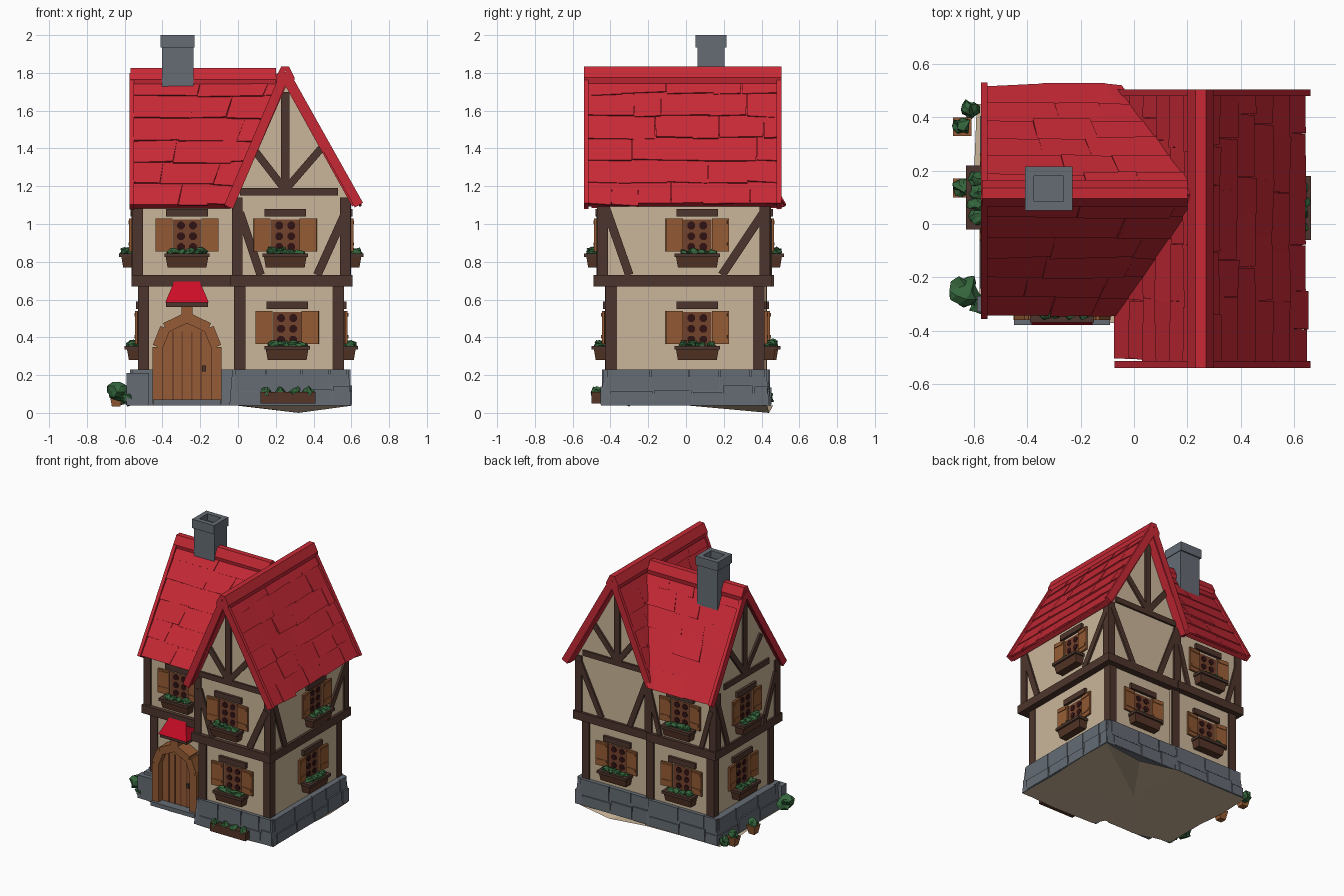
import bpy, bmesh, math, random
from mathutils import Matrix, Vector

if "Cube" in bpy.data.objects:
    bpy.data.objects.remove(bpy.data.objects["Cube"])

random.seed(4)
COL = {
    "roof_red": (0.57, 0.022, 0.036), "plaster_cream": (0.60, 0.47, 0.32),
    "timber_brown": (0.075, 0.036, 0.026), "door_wood": (0.30, 0.105, 0.035),
    "window_frame": (0.17, 0.055, 0.025), "stone_grey": (0.13, 0.15, 0.175),
    "leaf_green": (0.035, 0.13, 0.045), "window_dark": (0.03, 0.006, 0.007),
    "canopy_red": (0.6, 0.004, 0.02), "planter_brown": (0.09, 0.035, 0.02),
}
MAT = {}
for k, c in COL.items():
    MAT[k] = bpy.data.materials.new(k)
    MAT[k].diffuse_color = (*c, 1)
RED, CREAM, TIMBER, WOOD, FRAME, STONE, LEAF, DARK, HOOD, PLANTER = COL
I = Matrix()


def mesh(name, mat, verts, faces, M=I):
    me = bpy.data.meshes.new(name)
    me.from_pydata([M @ Vector(v) for v in verts], [], faces)
    bm = bmesh.new()
    bm.from_mesh(me)
    bmesh.ops.recalc_face_normals(bm, faces=bm.faces)
    bm.to_mesh(me)
    bm.free()
    me.materials.append(MAT[mat])
    ob = bpy.data.objects.new(name, me)
    bpy.context.collection.objects.link(ob)
    return ob


def prism(name, mat, pts, y0, y1, M=I):
    """x,z outline extruded along y"""
    n = len(pts)
    v = [(x, y, z) for y in (y0, y1) for x, z in pts]
    f = [list(range(n)), list(range(n, 2 * n))]
    f += [[i, (i + 1) % n, n + (i + 1) % n, n + i] for i in range(n)]
    return mesh(name, mat, v, f, M)


def box(name, mat, x, y, z, M=I, flare=0):
    """box by ranges; flare widens the bottom"""
    v = []
    for zz, e in ((z[0], flare), (z[1], 0)):
        v += [(x[0]-e, y[0]-e, zz), (x[1]+e, y[0]-e, zz), (x[1]+e, y[1]+e, zz), (x[0]-e, y[1]+e, zz)]
    return mesh(name, mat, v, CUBE, M)


CUBE = [(0, 1, 2, 3), (4, 5, 6, 7), (0, 1, 5, 4), (1, 2, 6, 5), (2, 3, 7, 6), (3, 0, 4, 7)]


def bar(name, mat, a, b, w, y0, y1, M=I):
    """straight board between two x,z points"""
    a, b = Vector(a), Vector(b)
    d = (b - a).normalized()
    s = Vector((-d.y, d.x)) * w / 2
    return prism(name, mat, [a - s, b - s, b + s, a + s], y0, y1, M)


def wall(deg, x, y):
    """frame on a wall: local -y points out of the wall"""
    return Matrix.Translation((x, y, 0)) @ Matrix.Rotation(math.radians(deg), 4, 'Z')


def slope(name, e0, e1, r0, r1, rows):
    """roof slope: slab with rows of uneven tiles"""
    e0, e1, r0, r1 = map(Vector, (e0, e1, r0, r1))
    P = lambda s, t: e0.lerp(e1, s).lerp(r0.lerp(r1, s), t)
    n = (e1 - e0).cross(r0 - e0).normalized()
    if n.z < 0:
        n = -n
    v, f = [], []

    def slab(q, lo, hi, th):
        k = len(v)
        top = [P(*q[0]) + n*lo[0], P(*q[1]) + n*lo[1], P(*q[2]) + n*hi, P(*q[3]) + n*hi]
        v.extend(top + [p - n * th for p in top])
        f.extend([[k + i for i in c] for c in CUBE])
    slab([(0, 0), (1, 0), (1, 1), (0, 1)], (-.005, -.005), -.005, .03)
    J = random.uniform
    for r in range(rows):
        s, L = 0, (e1 - e0).length
        while s < 1:
            w = J(.13, .26) / L
            e = 1 if s + w > .92 else s + w
            t0, t1 = r / rows - J(0, .02), min(1, (r + 1) / rows + .02)
            q = [(s + J(-.006, .006), t0), (e + J(-.006, .006), t0 + J(-.012, .012)), (e, t1), (s, t1)]
            slab(q, (J(.006, .016), J(.006, .016)), .002, .012)
            s = e if e < 1 else 2
    return mesh(name, RED, v, f)


def bush(name, c, r, sz=(1, 1, 1), mat=LEAF):
    bm = bmesh.new()
    bmesh.ops.create_icosphere(bm, subdivisions=2, radius=r)
    for p in bm.verts:
        p.co = Vector(a * b for a, b in zip(p.co * random.uniform(.6, 1.2), sz)) + Vector(c)
    me = bpy.data.meshes.new(name)
    bm.to_mesh(me)
    bm.free()
    me.materials.append(MAT[mat])
    bpy.context.collection.objects.link(bpy.data.objects.new(name, me))


# ground sheet, with one low point at the back
ring = [(-.58, -.31), (-.3, -.38), (-.06, -.37), (-.02, -.45), (.33, -.46), (.6, -.44), (.59, -.1), (.61, .2),
        (.6, .43), (.32, .44), (0, .46), (-.3, .45), (-.59, .45), (-.6, .2), (-.58, 0)]
gv = [(x, y, 0 if i == 9 else .038) for i, (x, y) in enumerate(ring)] + [(0, 0, .04)]
mesh("ground", CREAM, gv, [(i, (i + 1) % 15, 15) for i in range(15)])

# stone footing, plaster storeys and timber belt of each wing
box("right_footing", STONE, (-.03, .585), (-.435, .425), (.04, .23), flare=.015)
box("left_footing", STONE, (-.56, .0), (-.295, .435), (.04, .23), flare=.015)
box("right_lower_wall", CREAM, (.0, .555), (-.42, .405), (.2, .7))
box("left_lower_wall", CREAM, (-.52, .03), (-.26, .42), (.2, .7))
box("right_belt_beam", TIMBER, (-.04, .605), (-.49, .455), (.67, .73))
box("left_belt_beam", TIMBER, (-.565, 0), (-.32, .465), (.67, .73))
prism("right_upper_wall", CREAM, [(-.02, .7), (.585, .7), (.585, 1.15), (.25, 1.77), (-.02, 1.13)], -.46, .435)
LW = wall(-90, 0, 0)
prism("left_upper_wall", CREAM, [(-.44, .7), (.29, .7), (.29, 1.13), (-.11, 1.76), (-.44, 1.13)], -.55, .0, LW)

# loose facing stones on the footing
for deg, x, y, half in ((0, .28, -.437, .3), (90, .588, 0, .42), (180, .28, .428, .28),
                        (180, -.28, .438, .28), (-90, -.563, .075, .35)):
    M, u = wall(deg, x, y), -half
    while u < half - .05:
        w = random.uniform(.14, .26)
        e, z = min(u + w, half), random.uniform(.11, .15)
        box("facing_stone", STONE, (u + .003, e - .003), (-.008, .02), (z + .003, .23), M)
        box("facing_stone", STONE, (u + .02, e + .012), (-.015, .02), (.045, z - .003), M)
        u = e

# corner posts
for x, y in ((.568, -.442), (-.003, -.442), (.568, .418), (-.532, -.272), (-.532, .422), (-.005, .422)):
    box("upper_post", TIMBER, (x-.028, x+.028), (y-.028, y+.028), (.72, 1.14))
for x, y in ((.53, -.395), (.01, -.4), (.53, .385), (-.5, -.24), (-.5, .4), (-.005, .4)):
    box("lower_post", TIMBER, (x-.03, x+.03), (y-.03, y+.03), (.22, .68))

# half-timber braces, per wall
F, B, R, L = wall(0, .25, -.46), wall(180, .25, .435), wall(90, .585, 0), wall(-90, -.55, .11)
BR = wall(180, -.27, .44)
gable = [((-.24, 1.17), (.28, 1.17), .04), ((0, 1.18), (0, 1.7), .045),
         ((0, 1.18), (-.17, 1.4), .04), ((0, 1.18), (.19, 1.4), .04)]
low = [((-.24, 1.06), (-.13, .73), .045), ((.31, 1.04), (.17, .73), .045)]
flip = lambda bs: [((-a[0], a[1]), (-b[0], b[1]), w) for a, b, w in bs]
for M, bs in ((F, gable + low), (B, flip(gable + [((-.24, 1.1), (-.1, .73), .04), ((.31, 1.1), (.13, .73), .04)])),
              (L, gable + [((-.31, 1.06), (-.2, .73), .04), ((.36, 1.06), (.22, .73), .04)]),
              (R, [((-.43, 1.1), (-.3, .73), .045), ((.41, 1.06), (.19, .73), .045)]),
              (BR, [((-.25, 1.02), (-.17, .73), .035), ((.25, 1.02), (.17, .73), .035)])):
    for a, b, w in bs:
        bar("brace", TIMBER, a, b, w, -.014, .01, M)


# windows with shutters, lintel and flower box
def window(deg, x, y, z):
    M = wall(deg, x, y) @ Matrix.Translation((0, 0, z))
    box("window_panel", FRAME, (-.075, .075), (-.004, .01), (-.1, .085), M)
    for i in (-1, 0, 1):
        for sx in (-1, 1):
            oct_ = [(sx*.032 + .022*math.cos(a), i*.057 + .022*math.sin(a) - .005)
                    for a in [math.pi/8 + k*math.pi/4 for k in range(8)]]
            prism("window_pane", DARK, oct_, -.008, -.002, M)
    box("lintel", TIMBER, (-.11, .11), (-.02, .01), (.1, .14), M)
    for sx in (-1, 1):
        S = M @ Matrix.Translation((sx*.078, -.004, 0)) @ Matrix.Rotation(-sx*math.radians(5), 4, 'Z')
        xs = sorted((0, sx*.09))
        box("shutter", WOOD, xs, (-.014, .0), (-.085, .09), S)
        for zz in (-.055, .06):
            box("shutter_batten", WOOD, (xs[0]+.008, xs[1]-.008), (-.018, -.01), (zz, zz+.018), S)
    box("flower_box", PLANTER, (-.115, .115), (-.07, .01), (-.17, -.1), M, flare=-.012)
    box("flower_box_rim", TIMBER, (-.12, .12), (-.08, .01), (-.115, -.095), M)
    for i in range(4):
        bush("box_plant", M @ Vector((-.07 + .048*i, -.038, -.09 + random.uniform(-.008, .008))), .029, (1.2, 1, .8))


for w in ((0, .25, -.46, .94), (0, .26, -.42, .45), (0, -.27, -.29, .94), (90, .585, .06, .94), (90, .555, .06, .45),
          (180, .27, .405, .45), (180, -.27, .42, .45), (180, -.27, .44, .94),
          (-90, -.55, .1, .94), (-90, -.52, .1, .45)):
    window(*w)

# roofs: right wing ridge runs along y, left wing ridge along x into it
slope("right_roof_east", (.635, -.53, 1.11), (.635, .495, 1.11), (.25, -.535, 1.805), (.25, .5, 1.805), 6)
slope("right_roof_west", (-.06, -.5, 1.1), (-.06, .5, 1.1), (.25, -.535, 1.805), (.25, .5, 1.805), 6)
slope("left_roof_front", (-.57, -.335, 1.1), (-.04, -.335, 1.1), (-.56, .11, 1.795), (.26, .11, 1.795), 6)
slope("left_roof_back", (-.57, .51, 1.1), (-.04, .51, 1.1), (-.56, .11, 1.795), (.26, .11, 1.795), 6)
cap = [(-.045, -.065), (0, .0), (.045, -.065), (.05, -.035), (.02, .025), (-.02, .025), (-.05, -.035)]
prism("right_ridge_cap", RED, [(.25 + a, 1.81 + b) for a, b in cap], -.54, .505)
prism("left_ridge_cap", RED, [(-.115 + a, 1.8 + b) for a, b in cap], -.57, .2, LW)
for y in (-.54, .48):
    bar("right_barge_board", RED, (.25, 1.795), (.64, 1.1), .05, y, y + .025)
    bar("right_barge_board", RED, (.25, 1.795), (-.05, 1.09), .05, y, y + .025)
bar("left_barge_board", RED, (-.11, 1.785), (.335, 1.09), .05, -.575, -.55, LW)
bar("left_barge_board", RED, (-.11, 1.785), (-.51, 1.09), .05, -.575, -.55, LW)

# chimney with hollow cap
box("chimney", STONE, (-.402, -.235), (.06, .205), (1.6, 1.95))
for x, y in (((-.41, -.375), (.05, .215)), ((-.265, -.23), (.05, .215)),
             ((-.375, -.265), (.05, .085)), ((-.375, -.265), (.18, .215))):
    box("chimney_cap", STONE, x, y, (1.935, 2.0))

# arched door, surround, step and hooded canopy
D = wall(0, -.27, -.26)
arch = [(-.155, .05), (-.155, .35), (-.115, .45), (0, .505), (.115, .45), (.155, .35), (.155, .05)]
prism("door", WOOD, arch, -.055, 0, D)
for a, b in zip(arch, arch[1:]):
    bar("door_surround", WOOD, a, b, .055, -.1, .01, D)
for x in (-.075, -.025, .025, .075):
    box("plank_gap", FRAME, (x-.005, x+.005), (-.059, -.05), (.06, .43), D)
box("door_knob", TIMBER, (.08, .1), (-.075, -.05), (.22, .25), D)
box("door_step", STONE, (-.18, .18), (-.12, 0), (.04, .07), D)
bar("canopy_bracket", TIMBER, (-.11, .575), (.11, .575), .03, -.11, .01, D)
bar("canopy_bracket", WOOD, (0, .5), (0, .57), .06, -.1, .01, D)
mesh("canopy", HOOD, [(-.115, -.12, .585), (.115, -.12, .585), (.115, 0, .585), (-.115, 0, .585),
                      (-.06, -.05, .715), (.06, -.05, .715), (.06, 0, .715), (-.06, 0, .715)], CUBE, D)

# garden: front trough, bushes, pots and stone by the left wall
box("front_trough", PLANTER, (.12, .41), (-.5, -.44), (.05, .11))
for i in range(4):
    bush("trough_plant", (.15 + .075*i, -.475, .11), .03)
bush("corner_bush", (-.64, -.25, .11), .058)
bush("corner_bush_small", (-.585, -.3, .075), .04)
box("corner_stone", STONE, (-.59, -.47), (-.33, -.27), (.04, .21))
for y in (.14, .37):
    box("plant_pot", WOOD, (-.68, -.61), (y-.04, y+.03), (.035, .1), flare=-.012)
    bush("pot_plant", (-.645, y, .11), .036)
bush("back_bush", (-.62, .43, .08), .04)

for m in bpy.data.materials:
    if m.users and not m.is_grease_pencil:
        m.use_nodes = True
        m.node_tree.nodes["Principled BSDF"].inputs["Base Color"].default_value = m.diffuse_color
